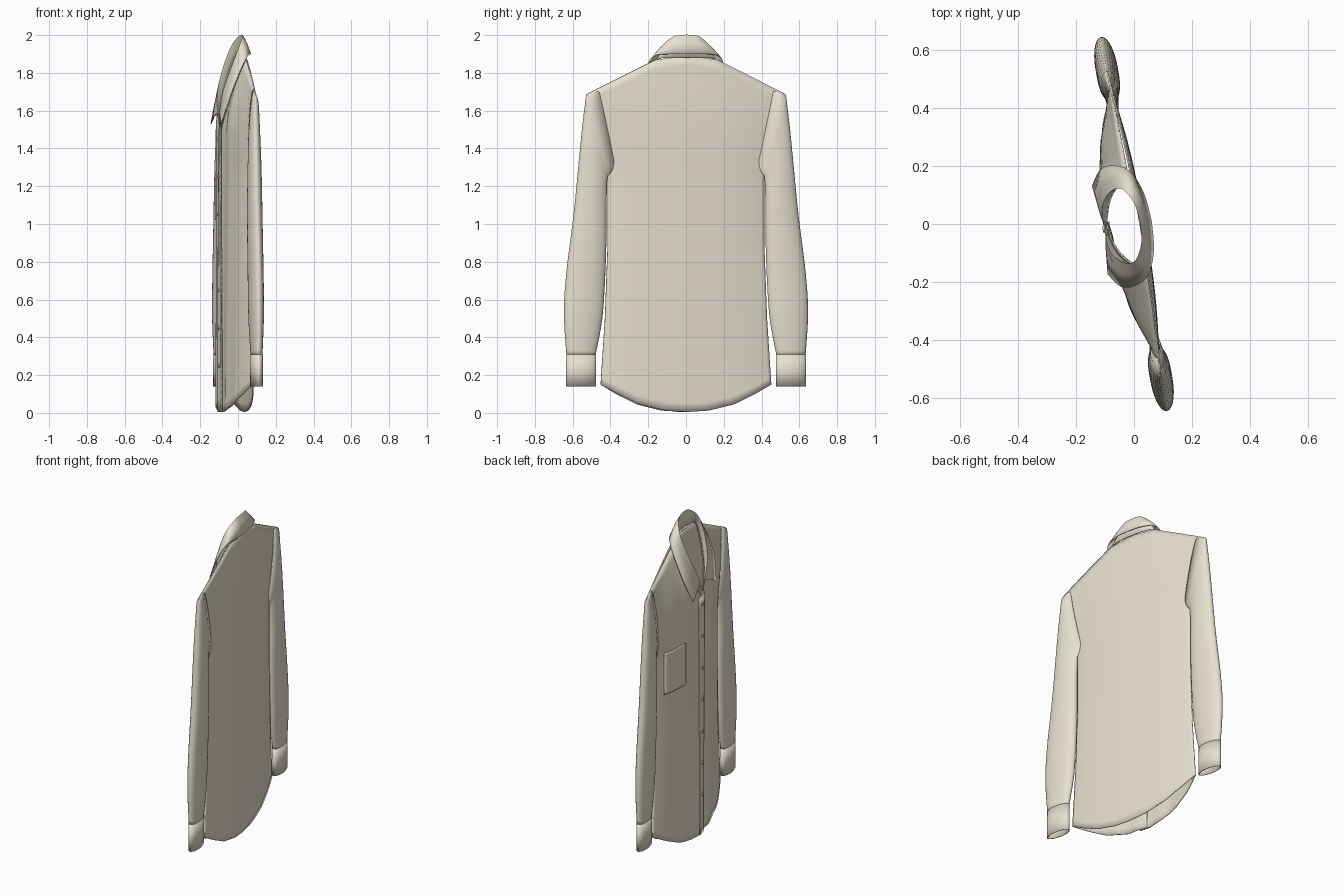
import bpy, bmesh, math

if "Cube" in bpy.data.objects:
    bpy.data.objects.remove(bpy.data.objects["Cube"])

ANG = math.radians(10)
CA, SA = math.cos(ANG), math.sin(ANG)
cloth = bpy.data.materials.new("cream_cloth")
cloth.diffuse_color = (0.80, 0.75, 0.63, 1)
cloth.use_nodes = True
cloth.node_tree.nodes["Principled BSDF"].inputs["Base Color"].default_value = cloth.diffuse_color


def place(u, v, z):
    # u = across the shirt, v = towards the shirt front, turned 10 degrees about z
    return (-u * SA - v * CA, u * CA - v * SA, z)


def interp(pts, x):
    if x <= pts[0][0]:
        return pts[0][1]
    for (a, p), (b, q) in zip(pts, pts[1:]):
        if x <= b:
            return p + (q - p) * (x - a) / (b - a)
    return pts[-1][1]


def grid(name, rows, closed=False, thick=0.005):
    bm = bmesh.new()
    vs = [[bm.verts.new(place(*p)) for p in r] for r in rows]
    n = len(rows[0])
    for a, b in zip(vs, vs[1:]):
        for i in range(n if closed else n - 1):
            j = (i + 1) % n
            bm.faces.new((a[i], a[j], b[j], b[i]))
    bmesh.ops.recalc_face_normals(bm, faces=bm.faces)
    me = bpy.data.meshes.new(name)
    bm.to_mesh(me)
    bm.free()
    ob = bpy.data.objects.new(name, me)
    bpy.context.collection.objects.link(ob)
    me.materials.append(cloth)
    mod = ob.modifiers.new("thickness", 'SOLIDIFY')
    mod.thickness = thick
    mod.offset = 0
    bpy.ops.object.select_all(action='DESELECT')
    ob.select_set(True)
    bpy.context.view_layer.objects.active = ob
    bpy.ops.object.shade_smooth_by_angle(angle=math.radians(40))
    return ob


def spline(pts, n):
    # smooth curve through a few points
    out = []
    for k in range(n + 1):
        f = k / n * (len(pts) - 1)
        i = min(int(f), len(pts) - 2)
        t = f - i
        p0, p1, p2 = pts[max(i - 1, 0)], pts[i], pts[i + 1]
        p3 = pts[min(i + 2, len(pts) - 1)]
        out.append(tuple(0.5 * (2 * b + (c - a) * t + (2 * a - 5 * b + 4 * c - d) * t * t
                                + (3 * b - a - 3 * c + d) * t ** 3)
                         for a, b, c, d in zip(p0, p1, p2, p3)))
    return out


# body outline
WIDTH = [(0.1, 0.46), (0.15, 0.458), (0.5, 0.435), (0.9, 0.42), (1.26, 0.42), (1.45, 0.46), (1.69, 0.53)]
BACK_TOP = [(0, 1.89), (0.165, 1.87), (0.53, 1.69)]
FRONT_TOP = [(0, 1.5), (0.05, 1.56), (0.09, 1.63), (0.13, 1.75), (0.165, 1.87), (0.53, 1.69)]
HEM = [(0, 0.005), (0.25, 0.012), (0.55, 0.045), (0.8, 0.10), (1, 0.15)]


def depth(u, z, front):
    s = min(1, abs(u) / interp(WIDTH, z))
    r = max(0, min(1, (interp(BACK_TOP, abs(u)) + 0.01 - z) / 0.4))
    r = math.sin(r * math.pi / 2)
    base = -0.02 * (1 - s * s)
    if front:
        fold = 0.004 * math.sin(u * 38 + z * 1.5) * r * (1 - s)
        return base + 0.105 * (1 - s ** 2.5) * r + fold
    return base - 0.015 * (1 - s ** 4) * r


def panel(name, s0, s1, front, off=0.0, cols=40, rows=40):
    out = []
    for j in range(rows + 1):
        row = []
        for i in range(cols + 1):
            s = s0 + (s1 - s0) * i / cols
            top = interp(FRONT_TOP if front else BACK_TOP, abs(s) * 0.53)
            z = top + (interp(HEM, abs(s)) - top) * j / rows
            u = s * interp(WIDTH, z)
            v = depth(u, z, front) + off * (1 - abs(s))
            row.append((u, v, z))
        out.append(row)
    return grid(name, out)


def patch(name, u0, u1, z0, z1, off):
    return grid(name, [[(u0 + (u1 - u0) * i / 8,
                         depth(u0 + (u1 - u0) * i / 8, z0 + (z1 - z0) * j / 20, True) + off,
                         z0 + (z1 - z0) * j / 20) for i in range(9)] for j in range(21)], thick=0.004)


panel("back_panel", -1, 1, False, cols=60)
panel("front_panel_under", -1, 0.05, True)
panel("front_panel_over", -0.07, 1, True, off=0.01)
patch("button_placket", -0.033, 0.035, 0.006, 1.5, 0.014)
patch("chest_pocket", 0.19, 0.37, 1.02, 1.28, 0.011)

# buttons down the placket
for k in range(7):
    z = 0.25 + k * 0.2
    v = depth(0, z, True) + 0.018
    bpy.ops.mesh.primitive_cylinder_add(vertices=16, radius=0.011, depth=0.006, location=place(0, v, z),
                                        rotation=(0, math.pi / 2, ANG))
    bpy.context.object.name = "button_%d" % (k + 1)
    bpy.context.object.data.materials.append(cloth)

# sleeves and cuffs: outer point, inner point, half thickness
SLEEVE = [(0.47, 1.712, 0.38, 1.29, 0.016), (0.535, 1.683, 0.425, 1.25, 0.026),
          (0.557, 1.50, 0.43, 1.10, 0.032), (0.575, 1.32, 0.43, 0.98, 0.035),
          (0.602, 1.05, 0.432, 0.85, 0.036), (0.64, 0.75, 0.44, 0.66, 0.036),
          (0.654, 0.53, 0.455, 0.48, 0.035), (0.64, 0.30, 0.49, 0.30, 0.026)]
CUFF = [(0.643, 0.31, 0.486, 0.31, 0.029), (0.643, 0.22, 0.486, 0.22, 0.029),
        (0.643, 0.14, 0.486, 0.14, 0.028)]


def tube(name, secs, side):
    rows = []
    for uo, zo, ui, zi, h in secs:
        row = []
        for k in range(28):
            a = 2 * math.pi * k / 28
            c = math.cos(a)
            row.append((side * ((uo + ui) / 2 + c * (uo - ui) / 2), h * math.sin(a),
                        (zo + zi) / 2 + c * (zo - zi) / 2))
        rows.append(row)
    grid(name, rows, closed=True)


for side, label in ((1, "left"), (-1, "right")):
    tube("sleeve_" + label, SLEEVE[:1] + spline(SLEEVE[1:], 28), side)
    tube("cuff_" + label, CUFF, side)

# collar: neckline, fold and outer edge, from centre back to the front
NECK = [(0, -0.035, 1.88), (0.09, -0.03, 1.88), (0.155, -0.012, 1.865), (0.135, 0.035, 1.75),
        (0.09, 0.07, 1.62), (0.015, 0.095, 1.51)]
FOLD = [(0, -0.022, 2.0), (0.07, -0.014, 1.99), (0.128, 0.018, 1.93), (0.125, 0.06, 1.82),
        (0.085, 0.095, 1.70), (0.03, 0.105, 1.59)]
EDGE = [(0, -0.06, 1.90), (0.10, -0.05, 1.90), (0.18, -0.018, 1.885), (0.21, 0.03, 1.80),
        (0.205, 0.08, 1.67), (0.155, 0.118, 1.53)]


def both(pts):
    half = spline(pts, 30)
    return [(-u, v, z) for u, v, z in reversed(half[1:])] + half


neck, fold, edge = both(NECK), both(FOLD), both(EDGE)


def blend(a, b, t, lift=0.0):
    return [tuple(p + (q - p) * t for p, q in zip(x, y))[:2] + (x[2] + (y[2] - x[2]) * t + lift,)
            for x, y in zip(a, b)]


grid("collar", [neck, blend(neck, fold, 0.5), blend(neck, fold, 0.9), fold,
                blend(fold, edge, 0.15, 0.002), blend(fold, edge, 0.5, 0.008), edge])
